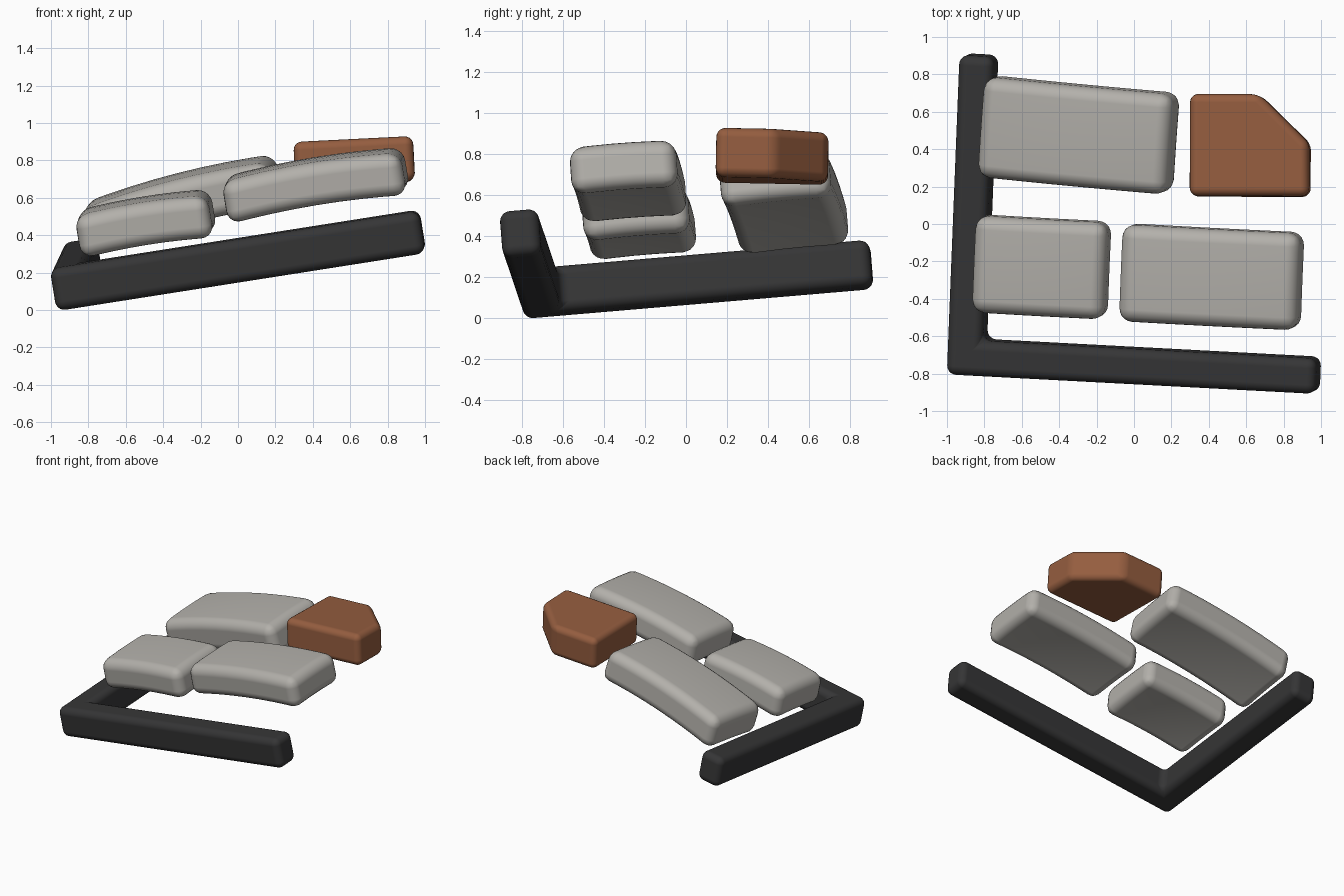
import bpy, bmesh
from mathutils import Matrix, Vector

if "Cube" in bpy.data.objects:
    bpy.data.objects.remove(bpy.data.objects["Cube"])


def material(name, rgb):
    m = bpy.data.materials.new(name)
    m.diffuse_color = (*rgb, 1)
    m.use_nodes = True
    m.node_tree.nodes["Principled BSDF"].inputs["Base Color"].default_value = m.diffuse_color
    return m


CHARCOAL = material("charcoal", (0.036, 0.036, 0.037))
GREY = material("warm_grey", (0.45, 0.435, 0.405))
BROWN = material("rust_brown", (0.30, 0.11, 0.05))


def tilt(origin, turn, rise, lean):
    """Frame whose x axis has slopes turn (in y) and rise (in z); its y axis climbs by lean."""
    u = Vector((1, turn, rise)).normalized()
    v = Vector((-turn - rise * lean, 1, lean))
    v = (v - u * v.dot(u)).normalized()
    w = u.cross(v)
    m = Matrix((u, v, w)).transposed().to_4x4()
    m.translation = Vector(origin)
    return m


def finish(name, bm, frame, mat, radius):
    """Turn the bmesh into a smooth object with rounded edges."""
    bmesh.ops.recalc_face_normals(bm, faces=bm.faces)
    me = bpy.data.meshes.new(name)
    bm.to_mesh(me)
    bm.free()
    me.materials.append(mat)
    for p in me.polygons:
        p.use_smooth = True
    ob = bpy.data.objects.new(name, me)
    bpy.context.collection.objects.link(ob)
    ob.matrix_world = frame
    bev = ob.modifiers.new("rounding", 'BEVEL')
    bev.width = radius
    bev.segments = 5
    bev.limit_method = 'ANGLE'
    bev.angle_limit = 0.7
    bev.harden_normals = True
    return ob


def extrude_up(bm, faces, height):
    geom = bmesh.ops.extrude_face_region(bm, geom=faces)["geom"]
    verts = [g for g in geom if isinstance(g, bmesh.types.BMVert)]
    bmesh.ops.translate(bm, verts=verts, vec=(0, 0, height))


def slab(name, outline, z0, height, frame, mat, radius):
    """Flat outline raised to a block."""
    bm = bmesh.new()
    face = bm.faces.new([bm.verts.new((x, y, z0)) for x, y in outline])
    extrude_up(bm, [face], height)
    return finish(name, bm, frame, mat, radius)


def cushion(name, size, frame, sag, radius=0.07):
    """Rounded block, bowed along its length and slightly across."""
    lx, ly, t = size
    bm = bmesh.new()
    bmesh.ops.create_grid(bm, x_segments=8, y_segments=5, size=0.5)
    for v in bm.verts:
        bow = sag * (0.4 - (2 * v.co.x) ** 2) + 0.008 * (0.4 - (2 * v.co.y) ** 2)
        v.co = (v.co.x * lx, v.co.y * ly, bow - t / 2)
    extrude_up(bm, bm.faces[:], t)
    return finish(name, bm, frame, GREY, radius)


# L-shaped corner frame
W, LX, LY = 0.19, 2.0, 1.715
slab("corner_frame", [(0, 0), (LX, 0), (LX, W), (W, W), (W, LY), (0, LY)],
     0, 0.23, tilt((-0.972, -0.79, -0.01), -0.053, 0.157, 0.085), CHARCOAL, 0.05)

# three grey pads
cushion("back_pad", (1.05, 0.54, 0.245), tilt((-0.30, 0.475, 0.585), -0.095, 0.255, 0.10), 0.03)
cushion("left_pad", (0.72, 0.52, 0.23), tilt((-0.495, -0.23, 0.472), -0.055, 0.16, 0.085), 0.018)
cushion("right_pad", (0.97, 0.52, 0.23), tilt((0.413, -0.283, 0.68), -0.052, 0.165, 0.075), 0.025)

# brown block with one cut corner
slab("cut_corner_block", [(-0.32, -0.273), (0.32, -0.273), (0.32, 0.01), (0.05, 0.273), (-0.32, 0.273)],
     -0.12, 0.24, tilt((0.622, 0.42, 0.79), -0.003, 0.05, -0.02), BROWN, 0.045)
